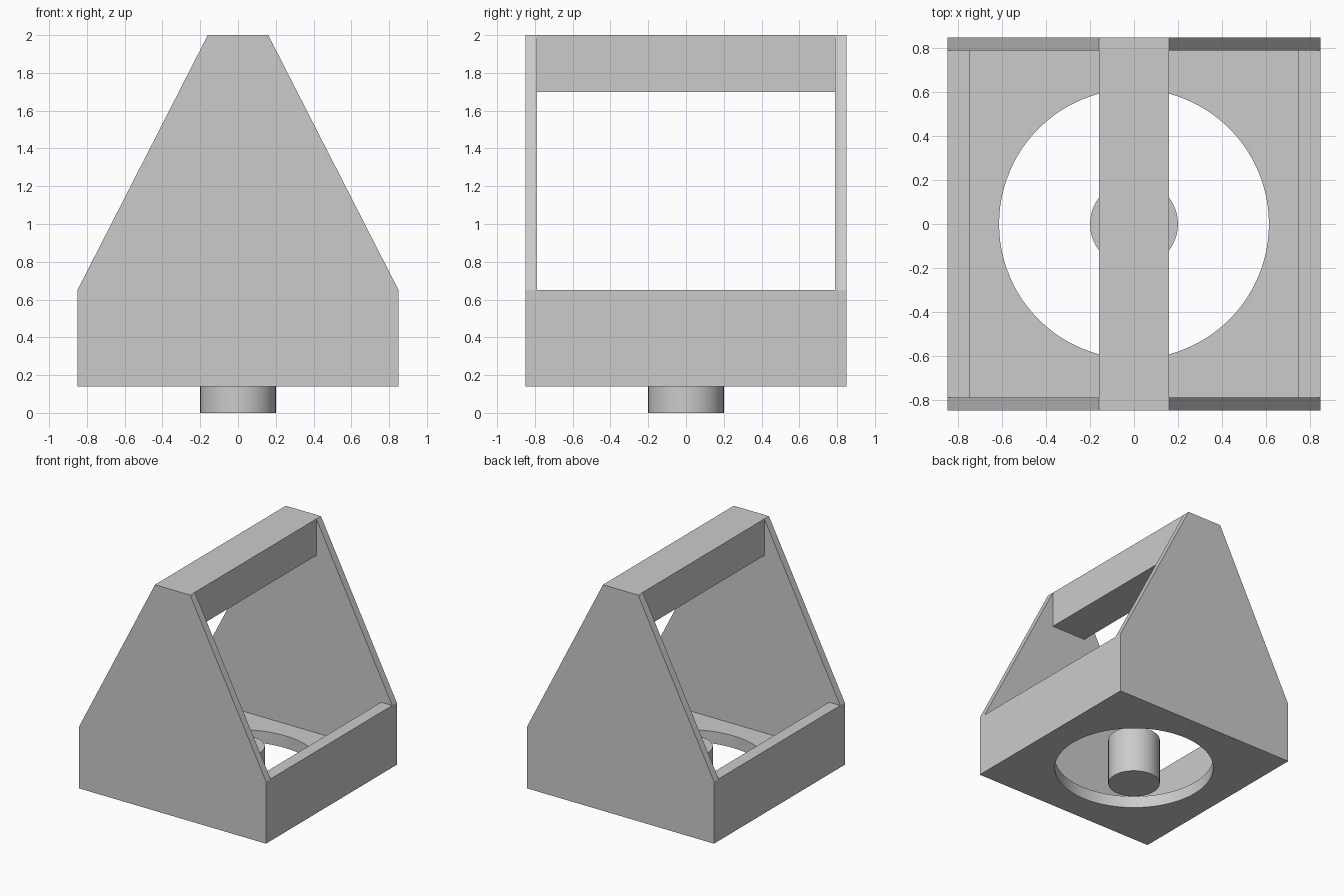
import bpy
import bmesh
from math import radians

if "Cube" in bpy.data.objects:
    bpy.data.objects.remove(bpy.data.objects["Cube"], do_unlink=True)

# Main dimensions
HALF = 0.85            # half width and depth of the body
INNER_X, INNER_Y = 0.75, 0.79
BASE, FLOOR_TOP, WALL_TOP, TOP = 0.14, 0.24, 0.65, 2.0
RIDGE = 0.16           # half width of the top bar
BAR_BOTTOM = 1.70

grey = bpy.data.materials.new("plain_grey")
grey.use_nodes = True
colour = (0.6, 0.6, 0.6, 1.0)
grey.diffuse_color = colour
grey.node_tree.nodes["Principled BSDF"].inputs["Base Color"].default_value = colour


def prism(name, profile, y0, y1):
    """Extrude an x-z profile from y0 to y1."""
    bm = bmesh.new()
    face = bm.faces.new([bm.verts.new((x, y0, z)) for x, z in profile])
    out = bmesh.ops.extrude_face_region(bm, geom=[face])
    verts = [v for v in out["geom"] if isinstance(v, bmesh.types.BMVert)]
    bmesh.ops.translate(bm, verts=verts, vec=(0, y1 - y0, 0))
    bmesh.ops.recalc_face_normals(bm, faces=bm.faces)
    mesh = bpy.data.meshes.new(name)
    bm.to_mesh(mesh)
    bm.free()
    mesh.materials.append(grey)
    obj = bpy.data.objects.new(name, mesh)
    bpy.context.collection.objects.link(obj)
    return obj


def block(name, x0, x1, z0, z1):
    """Box spanning the gap between the two gable panels."""
    return prism(name, [(x0, z0), (x1, z0), (x1, z1), (x0, z1)], -INNER_Y, INNER_Y)


def cylinder(name, radius, z0, z1):
    bpy.ops.mesh.primitive_cylinder_add(
        vertices=96, radius=radius, depth=z1 - z0, location=(0, 0, (z0 + z1) / 2))
    obj = bpy.context.object
    obj.name = name
    obj.data.materials.append(grey)
    return obj


def smooth(obj):
    bpy.ops.object.select_all(action="DESELECT")
    obj.select_set(True)
    bpy.context.view_layer.objects.active = obj
    bpy.ops.object.shade_smooth_by_angle(angle=radians(30))


# Front and back gable panels
gable = [(-HALF, BASE), (HALF, BASE), (HALF, WALL_TOP),
         (RIDGE, TOP), (-RIDGE, TOP), (-HALF, WALL_TOP)]
prism("front_panel", gable, -HALF, -INNER_Y)
prism("back_panel", gable, INNER_Y, HALF)

# Low side walls and the bar joining the panels at the top
block("left_wall", INNER_X, HALF, BASE, WALL_TOP)
block("right_wall", -HALF, -INNER_X, BASE, WALL_TOP)
block("top_bar", -RIDGE, RIDGE, BAR_BOTTOM, TOP)

# Floor with a large round opening
floor = block("floor", -INNER_X, INNER_X, BASE, FLOOR_TOP)
cutter = cylinder("opening_cutter", 0.615, 0, 0.5)
cutter.hide_render = True
cut = floor.modifiers.new("opening", "BOOLEAN")
cut.operation = "DIFFERENCE"
cut.solver = "EXACT"
cut.object = cutter
bpy.context.view_layer.objects.active = floor
bpy.ops.object.modifier_apply(modifier=cut.name)
bpy.data.objects.remove(cutter, do_unlink=True)
smooth(floor)

# Loose round peg in the middle of the opening
smooth(cylinder("centre_peg", 0.2, 0, 0.39))
